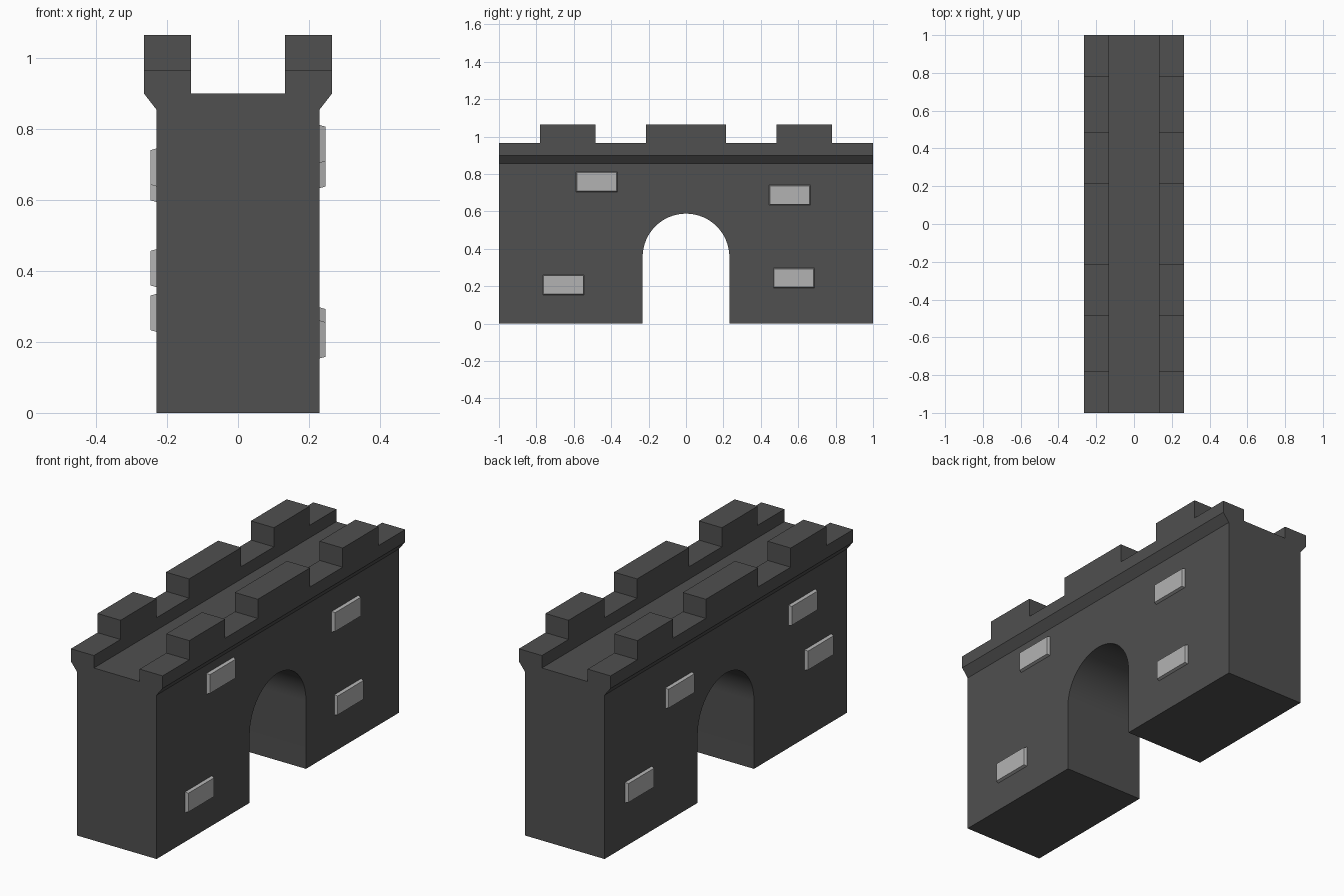
import bpy, bmesh, math
from mathutils import Vector

if "Cube" in bpy.data.objects:
    bpy.data.objects.remove(bpy.data.objects["Cube"])


def material(name, v):
    m = bpy.data.materials.new(name)
    m.diffuse_color = (v, v, v, 1)
    m.use_nodes = True
    m.node_tree.nodes["Principled BSDF"].inputs["Base Color"].default_value = m.diffuse_color
    return m


def prism(name, points, direction, mat=None):
    """Extrude a closed outline along a direction."""
    bm = bmesh.new()
    face = bm.faces.new([bm.verts.new(p) for p in points])
    new = bmesh.ops.extrude_face_region(bm, geom=[face])["geom"]
    bmesh.ops.translate(bm, vec=Vector(direction),
                        verts=[g for g in new if isinstance(g, bmesh.types.BMVert)])
    bmesh.ops.recalc_face_normals(bm, faces=bm.faces)
    mesh = bpy.data.meshes.new(name)
    bm.to_mesh(mesh)
    bm.free()
    ob = bpy.data.objects.new(name, mesh)
    bpy.context.collection.objects.link(ob)
    if mat:
        mesh.materials.append(mat)
    return ob


dark = material("dark_stone", 0.08)
light = material("light_stone", 0.45)

# Wall: flared cross-section with a walkway channel, mirrored about x = 0
half = [(0.23, 0), (0.23, 0.855), (0.265, 0.90), (0.265, 1.065), (0.132, 1.065), (0.132, 0.90)]
section = half + [(-x, z) for x, z in reversed(half)]
wall = prism("gate_wall", [(x, -1, z) for x, z in section], (0, 2, 0), dark)

# Arched gateway cutter
r, spring, n = 0.232, 0.356, 32
arch = [(r, -0.2)] + [(r * math.cos(math.pi * i / n), spring + r * math.sin(math.pi * i / n))
                      for i in range(n + 1)] + [(-r, -0.2)]
cutters = [prism("arch_cutter", [(-0.5, y, z) for y, z in arch], (1, 0, 0))]

# Gaps between the battlements
for y0, y1 in ((-1.1, -0.78), (-0.485, -0.215), (0.215, 0.485), (0.78, 1.1)):
    pts = [(-0.5, y0, 0.965), (-0.5, y1, 0.965), (-0.5, y1, 1.2), (-0.5, y0, 1.2)]
    cutters.append(prism("battlement_cutter", pts, (1, 0, 0)))

bpy.context.view_layer.objects.active = wall
wall.select_set(True)
for c in cutters:
    c.hide_render = True
    mod = wall.modifiers.new("cut", "BOOLEAN")
    mod.operation = "DIFFERENCE"
    mod.solver = "EXACT"
    mod.object = c
    bpy.ops.object.modifier_apply(modifier=mod.name)
    bpy.data.objects.remove(c)
bpy.ops.object.shade_smooth_by_angle(angle=math.radians(25))

# Raised bricks with tapered fronts: side, centre y, centre z
bricks = [(1, -0.478, 0.758), (1, 0.555, 0.687), (1, -0.655, 0.207), (1, 0.577, 0.244),
          (-1, 0.72, 0.282), (-1, 0.389, 0.648), (-1, -0.627, 0.692), (-1, -0.76, 0.408)]
for s, cy, cz in bricks:
    w, h, inset = 0.111, 0.054, 0.005
    pts = [(s * 0.228, cy + a * w, cz + b * h) for a, b in ((-1, -1), (1, -1), (1, 1), (-1, 1))]
    brick = prism("raised_brick", pts, (s * 0.018, 0, 0), light)
    for v in brick.data.vertices:
        if abs(v.co.x) > 0.24:
            v.co.y -= math.copysign(inset, v.co.y - cy)
            v.co.z -= math.copysign(inset, v.co.z - cz)
